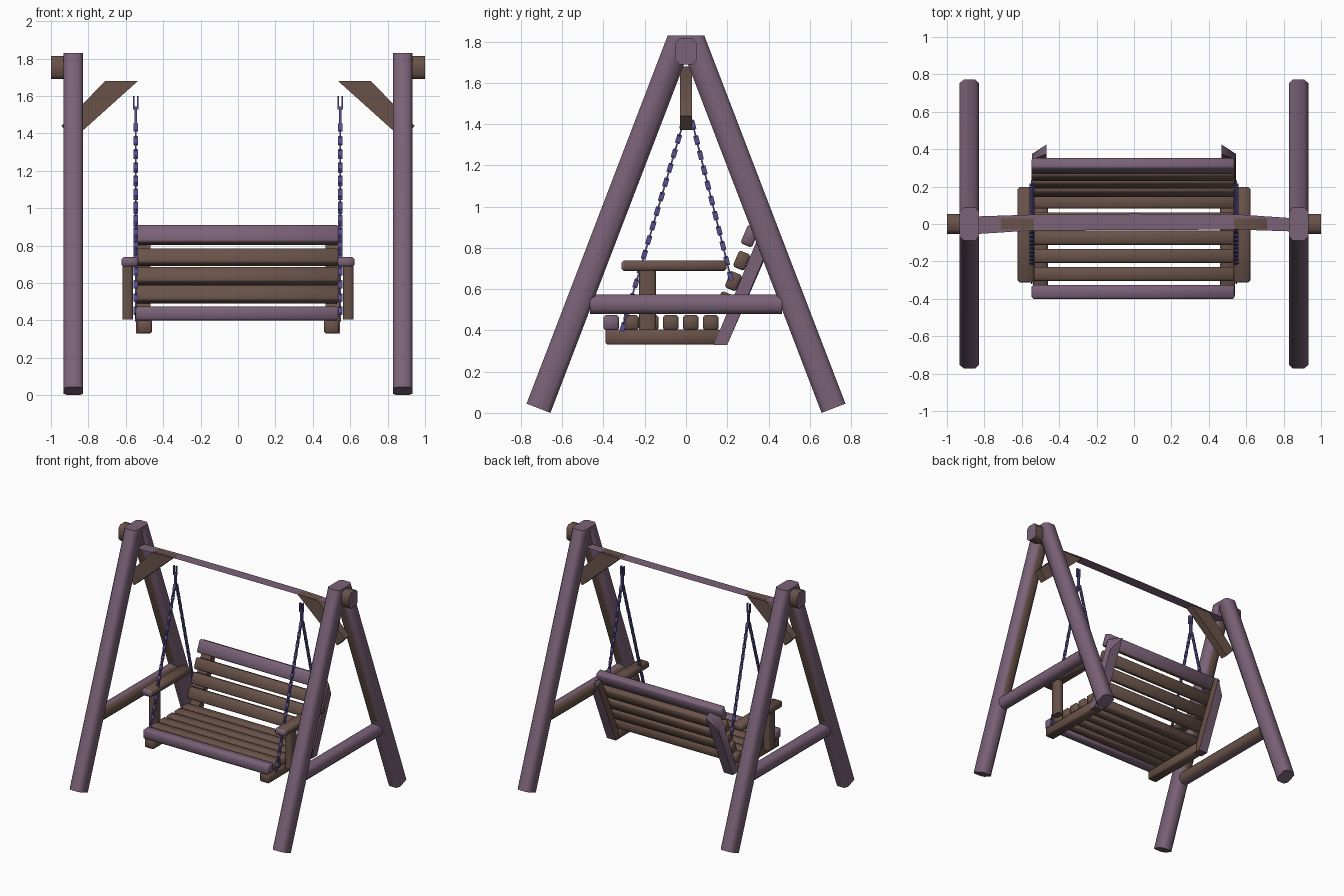
import bpy, bmesh, math
from mathutils import Matrix, Vector

if "Cube" in bpy.data.objects:
    bpy.data.objects.remove(bpy.data.objects["Cube"])


def mat(name, rgb):
    m = bpy.data.materials.new(name)
    m.diffuse_color = (*rgb, 1)
    m.use_nodes = True
    m.node_tree.nodes["Principled BSDF"].inputs["Base Color"].default_value = m.diffuse_color
    return m


PURPLE = mat("weathered purple wood", (0.195, 0.122, 0.185))
BROWN = mat("brown wood", (0.140, 0.085, 0.066))
BLUE = mat("blue violet chain", (0.100, 0.080, 0.270))


def finish(name, bm, mats, rule=None):
    """Turn a bmesh into an object; rule(face) gives the material index."""
    bmesh.ops.recalc_face_normals(bm, faces=bm.faces)
    bm.normal_update()
    for f in bm.faces:
        f.smooth = True
        f.material_index = rule(f) if rule else 0
    me = bpy.data.meshes.new(name)
    bm.to_mesh(me)
    bm.free()
    for m in mats:
        me.materials.append(m)
    me.set_sharp_from_angle(angle=math.radians(50))
    ob = bpy.data.objects.new(name, me)
    bpy.context.collection.objects.link(ob)
    return ob


def add_box(bm, centre, size, tilt=0.0, bevel=0.0, axis=None, turn=0.0):
    """Box with bevelled edges (only those along axis, if given), tilted about x."""
    t = bmesh.new()
    bmesh.ops.create_cube(t, size=1, matrix=Matrix.Diagonal((*size, 1)))
    if bevel:
        edges = [e for e in t.edges if axis is None or
                 abs((e.verts[0].co - e.verts[1].co).normalized()[axis]) > 0.9]
        bmesh.ops.bevel(t, geom=edges, offset=bevel, segments=1,
                        affect='EDGES', profile=0.5)
    t.transform(Matrix.Translation(centre) @ Matrix.Rotation(tilt, 4, 'X')
                @ Matrix.Rotation(turn, 4, 'Z'))
    tmp = bpy.data.meshes.new("tmp")
    t.to_mesh(tmp)
    t.free()
    bm.from_mesh(tmp)
    bpy.data.meshes.remove(tmp)


def box(name, centre, size, mats, tilt=0.0, bevel=0.0, axis=None, rule=None):
    bm = bmesh.new()
    add_box(bm, centre, size, tilt, bevel, axis)
    return finish(name, bm, mats, rule)


def cut(bm, co, no):
    """Slice away everything on the normal side and cap the hole."""
    r = bmesh.ops.bisect_plane(bm, geom=bm.verts[:] + bm.edges[:] + bm.faces[:],
                               plane_co=co, plane_no=no, clear_outer=True)
    bmesh.ops.contextual_create(
        bm, geom=[e for e in r["geom_cut"] if isinstance(e, bmesh.types.BMEdge)])


LEAN = math.asin(0.358)
WOOD = [PURPLE, BROWN]

for sx, side in ((-1, "left"), (1, "right")):
    # A-frame legs, cut level at the top and mitred against each other
    for sy, end in ((-1, "front"), (1, "rear")):
        bm = bmesh.new()
        d = Vector((0, -sy * 0.358, 0.934))
        base = Vector((sx * 0.88, sy * 0.715, 0.022))
        add_box(bm, base + d * 1.1, (0.105, 0.124, 2.2), sy * LEAN, 0.022, 2)
        cut(bm, (0, 0, 1.83), (0, 0, 1))
        cut(bm, (0, 0, 0), (0, -sy, 0))
        bmesh.ops.bisect_plane(bm, geom=bm.verts[:] + bm.edges[:] + bm.faces[:],
                               plane_co=(0, 0, 0.6), plane_no=(0, 0, 1))
        finish(f"{side}_{end}_leg", bm, WOOD,
               lambda f: int(f.normal.y * sy < -0.8 and f.normal.z < 0
                             and f.calc_center_median().z > 0.6))

    # Cross bar between the legs, brown on the inner side
    box(f"{side}_cross_bar", (sx * 0.88, 0, 0.527), (0.09, 0.93, 0.095), WOOD,
        bevel=0.022, axis=1, rule=lambda f: int(f.normal.x * sx < -0.5))

    # Beam end
    box(f"{side}_beam_end", (sx * 0.915, 0, 1.752), (0.17, 0.105, 0.125), WOOD,
        bevel=0.022, axis=0, rule=lambda f: int(abs(f.normal.x) < 0.5))

    # Diagonal brace
    bm = bmesh.new()
    prof = [(0.71, 1.68), (0.535, 1.68), (0.88, 1.37), (0.945, 1.44)]
    face = bm.faces.new([bm.verts.new((sx * x, -0.03, z)) for x, z in prof])
    r = bmesh.ops.extrude_face_region(bm, geom=[face])
    bmesh.ops.translate(bm, vec=(0, 0.06, 0),
                        verts=[v for v in r["geom"] if isinstance(v, bmesh.types.BMVert)])
    finish(f"{side}_brace", bm, [BROWN])

    # Seat rail
    box(f"{side}_seat_rail", (sx * 0.5, -0.11, 0.367), (0.08, 0.56, 0.072), [BROWN],
        bevel=0.008)

    # Back support with the inner rear corner drawn to a point
    bm = bmesh.new()
    prof = [(0.135, 0.33), (0.2, 0.33), (0.375, 0.745), (0.345, 0.84)]
    face = bm.faces.new([bm.verts.new((sx * 0.545, y, z)) for y, z in prof])
    r = bmesh.ops.extrude_face_region(bm, geom=[face])
    for v in [v for v in r["geom"] if isinstance(v, bmesh.types.BMVert)]:
        v.co.x = sx * 0.468
        if v.co.z > 0.7:
            v.co.y += 0.05 if v.co.z < 0.8 else 0.03
            v.co.z += 0.1 if v.co.z < 0.8 else 0.03
    finish(f"{side}_back_support", bm, WOOD,
           lambda f: int(f.normal.x * sx < 0.5 and f.normal.y < 0.3))

    # Arm rest and its post
    box(f"{side}_arm_rest", (sx * 0.578, -0.058, 0.713), (0.09, 0.51, 0.052), WOOD,
        bevel=0.012, rule=lambda f: int(f.normal.y > -0.5))
    box(f"{side}_arm_post", (sx * 0.59, -0.187, 0.548), (0.055, 0.083, 0.286),
        [BROWN], bevel=0.01, axis=2)

    # Hanging chains: flat links turned a quarter each step
    for end, a, b in (("front", (0.0, 1.45), (-0.31, 0.40)),
                      ("rear", (0.02, 1.45), (0.22, 0.645))):
        bm = bmesh.new()
        a, b = Vector((sx * 0.547, *a)), Vector((sx * 0.547, *b))
        d = b - a
        n = round(d.length / 0.037)
        tilt = math.atan2(d.y, -d.z)
        for i in range(n):
            add_box(bm, a + d * ((i + 0.5) / n), (0.024, 0.008, 0.045), tilt,
                    0.003, 1, turn=(i % 2) * math.pi / 2)
        finish(f"{side}_{end}_chain", bm, [BLUE])

    # Chain hook at the top
    bm = bmesh.new()
    add_box(bm, (sx * 0.547, 0.008, 1.49), (0.012, 0.022, 0.11))
    for k in (-1, 1):
        add_box(bm, (sx * 0.547 + k * 0.011, 0.005, 1.565), (0.007, 0.018, 0.07))
    add_box(bm, (sx * 0.547, 0.005, 1.535), (0.03, 0.018, 0.012))
    finish(f"{side}_chain_hook", bm, [BLUE])

# Thin top beam sheet between the frames
bm = bmesh.new()
xs = [(-0.86, -0.055, 0.04), (-0.55, -0.035, 0.05), (0.0, -0.032, 0.055),
      (0.55, -0.03, 0.052), (0.86, -0.04, 0.03)]
rows = [[bm.verts.new((x, y0, 1.678)), bm.verts.new((x, y1, 1.678))] for x, y0, y1 in xs]
for p, q in zip(rows, rows[1:]):
    bm.faces.new((p[0], q[0], q[1], p[1]))
finish("top_beam", bm, [PURPLE])

# Seat slats, the front one purple
for i in range(6):
    box(f"seat_slat_{i + 1}", (-0.005, -0.363 + i * 0.0965, 0.437), (1.085, 0.075, 0.073),
        [BROWN if i else PURPLE], bevel=0.01)

# Back slats, the top one purple
for i, (y, z, h) in enumerate([(0.185, 0.54, 0.088), (0.23, 0.638, 0.085),
                               (0.27, 0.738, 0.085), (0.31, 0.857, 0.098)]):
    box(f"back_slat_{i + 1}", (-0.005, y, z), (1.085, 0.06, h),
        WOOD, tilt=-math.radians(22.8), bevel=0.009,
        rule=lambda f: int(i < 3 or f.normal.z < -0.6))
